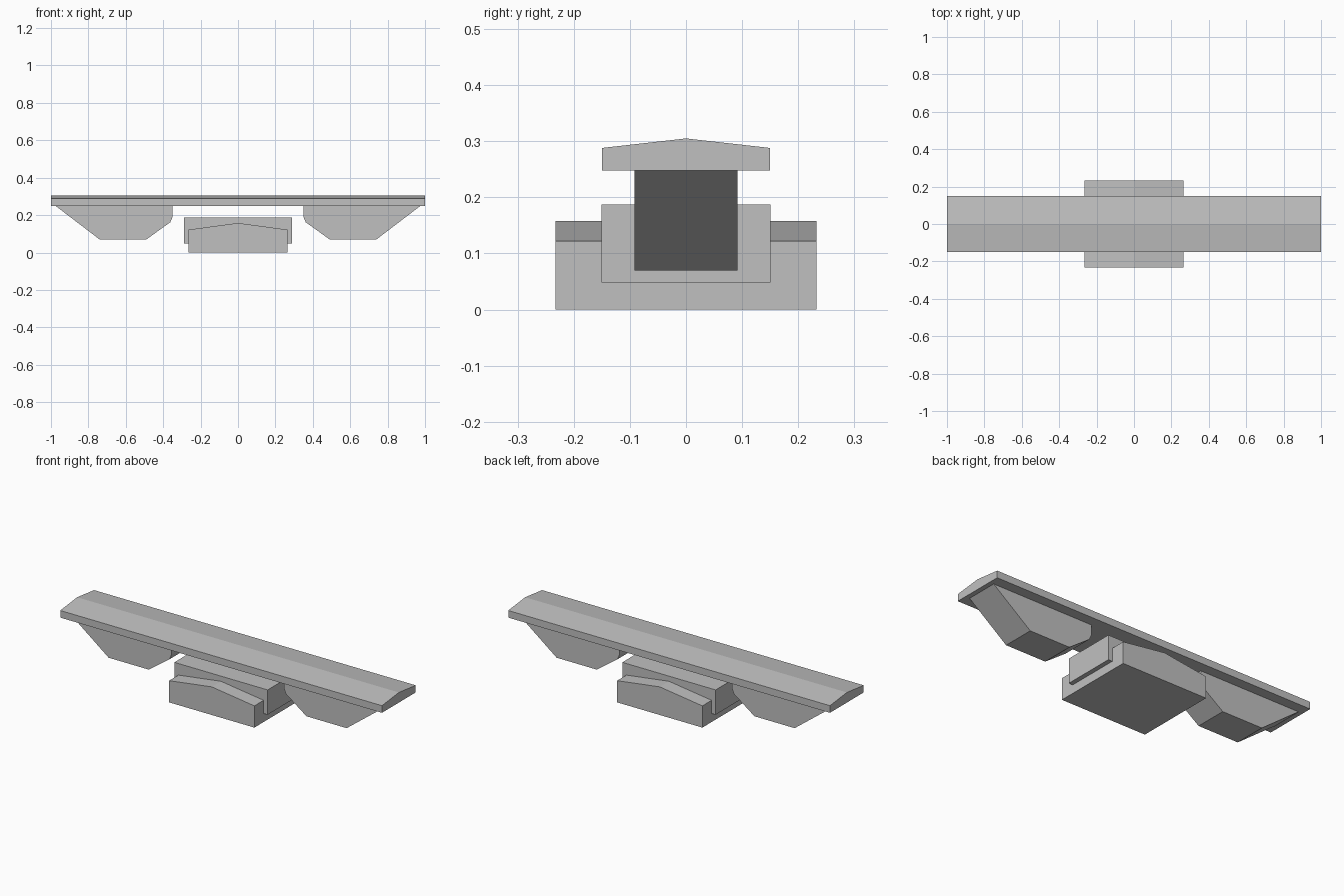
import bpy
import bmesh

cube = bpy.data.objects.get("Cube")
if cube:
    bpy.data.objects.remove(cube, do_unlink=True)

COLOUR = (0.53, 0.53, 0.53, 1.0)
grey = bpy.data.materials.new("plain_grey")
grey.use_nodes = True
grey.diffuse_color = COLOUR
grey.node_tree.nodes["Principled BSDF"].inputs["Base Color"].default_value = COLOUR


def prism(name, profile, half, axis):
    """Extrude a (horizontal, z) profile symmetrically along the x or y axis."""
    def place(h, d, z):
        return (d, h, z) if axis == "x" else (h, d, z)

    bm = bmesh.new()
    face = bm.faces.new([bm.verts.new(place(h, -half, z)) for h, z in profile])
    moved = bmesh.ops.extrude_face_region(bm, geom=[face])["geom"]
    verts = [v for v in moved if isinstance(v, bmesh.types.BMVert)]
    bmesh.ops.translate(bm, verts=verts, vec=place(0, 2 * half, 0))
    if not face.is_valid or len(bm.faces) < len(profile) + 2:
        bmesh.ops.holes_fill(bm, edges=bm.edges)
    bmesh.ops.recalc_face_normals(bm, faces=bm.faces)
    mesh = bpy.data.meshes.new(name)
    bm.to_mesh(mesh)
    bm.free()
    mesh.materials.append(grey)
    obj = bpy.data.objects.new(name, mesh)
    bpy.context.collection.objects.link(obj)
    return obj


# Long top plank with a shallow ridge
prism("top_plank", [(-0.15, 0.248), (0.15, 0.248), (0.15, 0.288),
                    (0, 0.305), (-0.15, 0.288)], 1.0, "x")

# Tapered blocks hanging under both ends of the plank
block = [(0.975, 0.249), (0.74, 0.07), (0.49, 0.07),
         (0.362, 0.162), (0.35, 0.19), (0.35, 0.249)]
for side, sign in (("left", 1), ("right", -1)):
    prism(side + "_block", [(sign * x, z) for x, z in block], 0.092, "y")

# Wide central base with a peaked top
prism("centre_base", [(-0.265, 0), (0.265, 0), (0.265, 0.122),
                      (0, 0.158), (-0.265, 0.122)], 0.233, "y")

# Raised bar lying across the base, slightly longer than it
prism("centre_bar", [(-0.29, 0.048), (0.29, 0.048),
                     (0.29, 0.187), (-0.29, 0.187)], 0.151, "y")
